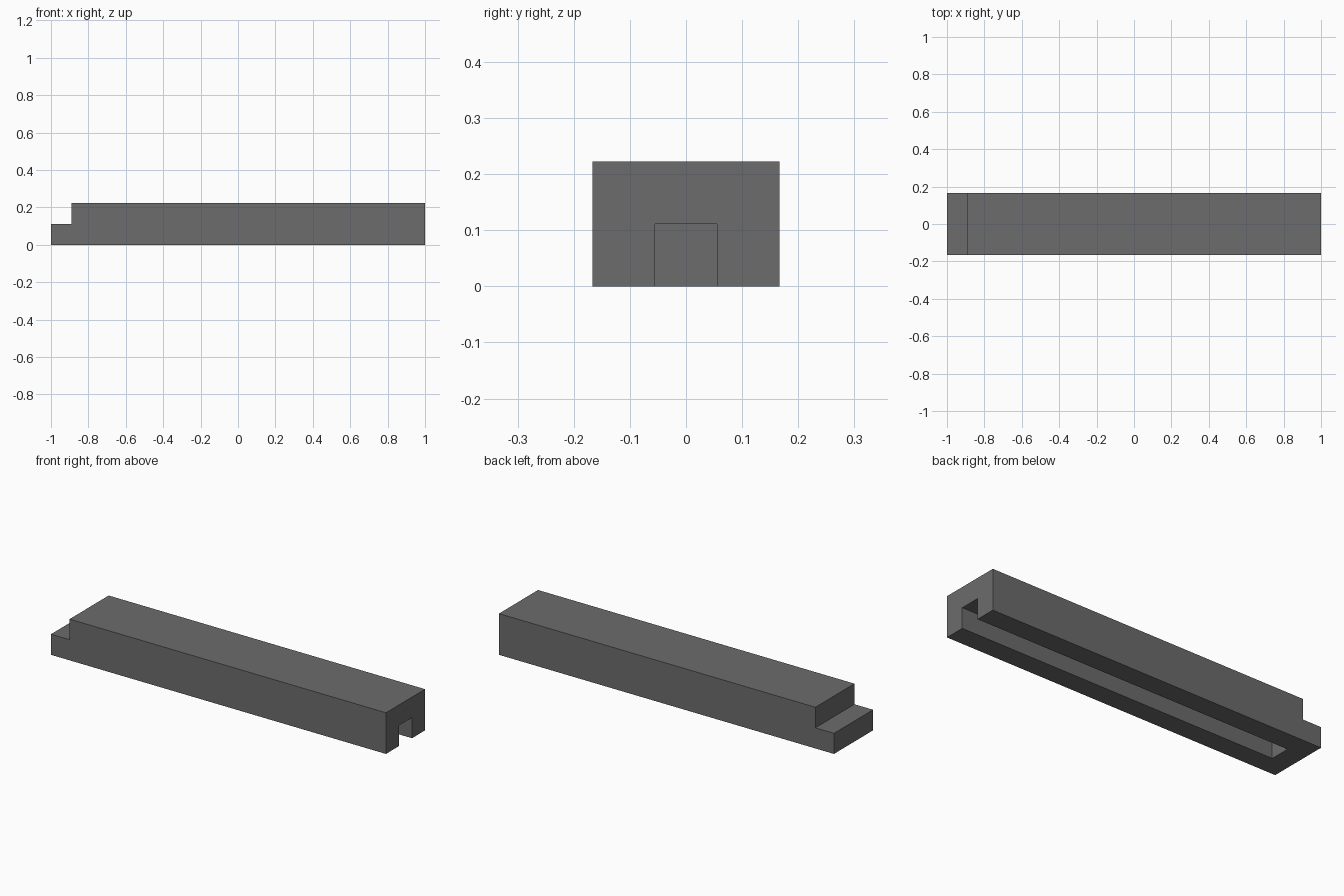
import bpy
import bmesh
from mathutils import Vector

cube = bpy.data.objects.get("Cube")
if cube:
    bpy.data.objects.remove(cube, do_unlink=True)

# Single grey material
grey = bpy.data.materials.new("dark_grey")
grey.use_nodes = True
colour = (0.15, 0.15, 0.15, 1)
grey.diffuse_color = colour
grey.node_tree.nodes["Principled BSDF"].inputs["Base Color"].default_value = colour

# Cell boundaries along each axis
U = 1 / 9
cuts = [(-1, -8 * U, 1),
        (-1.5 * U, -0.5 * U, 0.5 * U, 1.5 * U),
        (0, U, 2 * U)]


def solid(i, j, k):
    """True for filled cells: no block above the end step, no groove below."""
    if not (0 <= i < 2 and 0 <= j < 3 and 0 <= k < 2):
        return False
    above_step = i == 0 and k == 1
    groove = i == 1 and j == 1 and k == 0
    return not (above_step or groove)


# Outer skin of the stepped, grooved bar
bm = bmesh.new()
verts = {}


def corner(idx):
    if idx not in verts:
        verts[idx] = bm.verts.new([cuts[a][idx[a]] for a in range(3)])
    return verts[idx]


for cell in [(i, j, k) for i in range(2) for j in range(3) for k in range(2)]:
    if not solid(*cell):
        continue
    for axis in range(3):
        u, v = (axis + 1) % 3, (axis + 2) % 3
        for side in (0, 1):
            neighbour = list(cell)
            neighbour[axis] += 2 * side - 1
            if solid(*neighbour):
                continue
            ring = []
            for du, dv in ((0, 0), (1, 0), (1, 1), (0, 1)):
                idx = list(cell)
                idx[axis] += side
                idx[u] += du
                idx[v] += dv
                ring.append(corner(tuple(idx)))
            bm.faces.new(ring if side else ring[::-1])

# Merge coplanar cell faces into clean flat panels
bmesh.ops.dissolve_limit(bm, angle_limit=0.01, verts=bm.verts[:], edges=bm.edges[:])

mesh = bpy.data.meshes.new("grooved_bar")
bm.to_mesh(mesh)
bm.free()
mesh.materials.append(grey)
bar = bpy.data.objects.new("grooved_bar", mesh)
bpy.context.collection.objects.link(bar)
